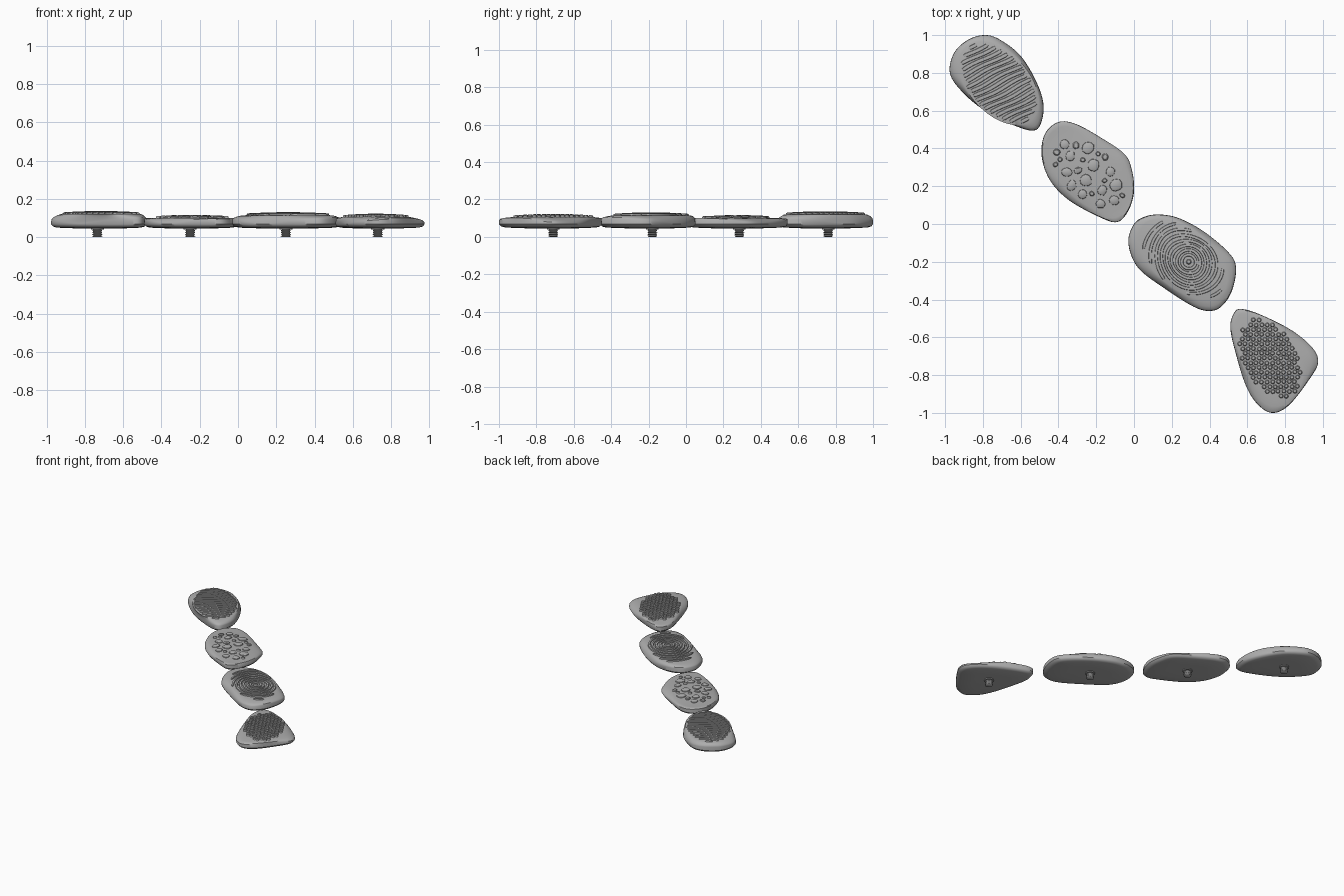
import bpy, bmesh, math, random
from mathutils import Vector

cube = bpy.data.objects.get("Cube")
if cube:
    bpy.data.objects.remove(cube)
rng = random.Random(7)
TAU = math.tau

stone = bpy.data.materials.new("stone grey")
stone.use_nodes = True
grey = (0.42, 0.42, 0.42, 1)
stone.diffuse_color = grey
stone.node_tree.nodes["Principled BSDF"].inputs["Base Color"].default_value = grey


def finish(bm, name, angle=35):
    bmesh.ops.recalc_face_normals(bm, faces=bm.faces)
    mesh = bpy.data.meshes.new(name)
    bm.to_mesh(mesh)
    bm.free()
    mesh.materials.append(stone)
    obj = bpy.data.objects.new(name, mesh)
    bpy.context.collection.objects.link(obj)
    bpy.ops.object.select_all(action='DESELECT')
    obj.select_set(True)
    bpy.context.view_layer.objects.active = obj
    bpy.ops.object.shade_smooth_by_angle(angle=math.radians(angle))
    return obj


def bridge(bm, a, b, closed=True):
    n = len(a)
    for i in range(n if closed else n - 1):
        j = (i + 1) % n
        bm.faces.new((a[i], a[j], b[j], b[i]))


def smooth_loop(points, steps=8):
    """Closed Catmull-Rom curve through hundredths of a unit."""
    p = [Vector(q) / 100 for q in points]
    out = []
    for i in range(len(p)):
        a, b, c, d = (p[(i + k) % len(p)] for k in (-1, 0, 1, 2))
        for s in range(steps):
            t = s / steps
            out.append((2 * b + (c - a) * t + (2 * a - 5 * b + 4 * c - d) * t * t
                        + (3 * b - a - 3 * c + d) * t ** 3) / 2)
    return out


class Pad:
    """Slightly domed oval on top of a hold, which carries the relief."""

    def __init__(self, centre, long, short, degrees, top):
        self.c, self.long, self.short, self.top = Vector(centre), long, short, top
        a = math.radians(degrees)
        self.u, self.v = Vector((math.cos(a), math.sin(a))), Vector((-math.sin(a), math.cos(a)))

    def at(self, s, t):
        return self.c + self.u * s + self.v * t

    def dist(self, p):
        d = p - self.c
        return math.hypot(d.dot(self.u) / self.long, d.dot(self.v) / self.short)

    def z(self, p):
        return self.top - 0.009 - 0.008 * min(self.dist(p), 1.2) ** 2


def hold_body(name, outline, pad):
    bm = bmesh.new()
    loop = smooth_loop(outline)

    def ring(fn):
        return [bm.verts.new(fn(p)) for p in loop]

    def rim(p):
        a = math.atan2((p - pad.c).dot(pad.v), (p - pad.c).dot(pad.u))
        return 0.088 + 0.012 * math.cos(2 * a)

    def shrunk(k, z):
        return lambda p: (*pad.c.lerp(p, k), z)

    def slope(k, lift):
        def fn(p):
            q = pad.c.lerp(p, 1 / pad.dist(p))
            z = rim(p) + (pad.z(q) - rim(p)) * lift
            return (*p.lerp(q, k), z)
        return fn

    def oval(k):
        def fn(p):
            q = pad.c.lerp(p, k / pad.dist(p))
            return (*q, pad.z(q))
        return fn

    # underside, widest line, rim, sloping shoulder, oval pad
    rings = [ring(f) for f in (
        shrunk(0.5, 0.046), shrunk(0.88, 0.05), shrunk(0.96, 0.056), shrunk(1, 0.068),
        lambda p: (*pad.c.lerp(p, 0.995), rim(p) - 0.004),
        slope(0.12, 0.22), slope(0.4, 0.58), slope(0.7, 0.85),
        oval(1), oval(0.7), oval(0.35))]
    for a, b in zip(rings, rings[1:]):
        bridge(bm, a, b)
    bm.faces.new(rings[0])
    bm.faces.new(rings[-1])
    finish(bm, name, 40)


def ridge(bm, pad, pts, width, closed=False):
    """Raised bar with sloping sides that follows a path on the pad."""
    n = len(pts)
    if n < 3:
        return
    rows = []
    for i, p in enumerate(pts):
        a = pts[(i - 1) % n] if closed or i else p
        b = pts[(i + 1) % n] if closed or i < n - 1 else p
        d = (b - a).normalized()
        side = Vector((-d.y, d.x)) * width / 2
        end = not closed and i in (0, n - 1)
        row = []
        for k, h in ((-1, -0.003), (-0.75, 0.008), (0, 0.009), (0.75, 0.008), (1, -0.003)):
            q = p + side * k * (0.6 if end else 1)
            row.append(bm.verts.new((*q, pad.z(q) + (h * 0.6 if end else h))))
        rows.append(row)
    for i in range(n if closed else n - 1):
        bridge(bm, rows[i], rows[(i + 1) % n], False)
    if not closed:
        bm.faces.new(rows[0])
        bm.faces.new(rows[-1])


def clipped_ridges(bm, pad, pts, width, closed=False, limit=0.95):
    """Cut a path at the edge of the pad and build each remaining run."""
    inside = [pad.dist(p) < limit for p in pts]
    if all(inside):
        ridge(bm, pad, pts, width, closed)
        return
    start = inside.index(False)
    order = [(start + i) % len(pts) for i in range(len(pts))] if closed else range(len(pts))
    run = []
    for i in order:
        if inside[i]:
            run.append(pts[i])
        else:
            ridge(bm, pad, run, width)
            run = []
    ridge(bm, pad, run, width)


def bump(bm, pad, c, r, sides, stretch=1, turn=0, rough=0):
    """Rounded stud or pebble with a flattened top."""
    wob = [1 + rng.uniform(-rough, rough) for _ in range(sides)]
    u, v = Vector((math.cos(turn), math.sin(turn))), Vector((-math.sin(turn), math.cos(turn)))
    rings = []
    for k, h in ((1, -0.003), (0.92, 0.005), (0.65, 0.009)):
        row = []
        for i in range(sides):
            a = TAU * i / sides
            q = c + (u * math.cos(a) * stretch + v * math.sin(a)) * r * k * wob[i]
            row.append(bm.verts.new((*q, pad.z(q) + h)))
        rings.append(row)
    bridge(bm, rings[0], rings[1])
    bridge(bm, rings[1], rings[2])
    bm.faces.new(rings[2])


def wavy_bars(bm, pad):
    a = math.radians(27)
    d, n = Vector((math.cos(a), math.sin(a))), Vector((-math.sin(a), math.cos(a)))
    for k in range(-9, 10):
        pts = [pad.c + d * s * 0.01 + n * (k * 0.03 + 0.004 * math.sin(s * 0.25 + k * 0.7))
               for s in range(-32, 33)]
        clipped_ridges(bm, pad, pts, 0.022)


def cobbles(bm, pad):
    placed = []
    for size in (0.036, 0.027, 0.02, 0.014):
        for _ in range(400):
            c = pad.at(rng.uniform(-1, 1) * pad.long, rng.uniform(-1, 1) * pad.short)
            if pad.dist(c) > 1 - size / pad.short:
                continue
            if size > 0.03 and len(placed) > 3:
                break
            if all((c - q).length > (size + r) * 1.17 for q, r in placed):
                placed.append((c, size))
                bump(bm, pad, c, size * 0.92, 12, rng.uniform(1, 1.25), rng.uniform(0, TAU), 0.08)


def growth_rings(bm, pad):
    eye = Vector((0.29, -0.2))
    bump(bm, pad, eye, 0.014, 14)
    for k in range(1, 14):
        r = 0.012 + 0.024 * k
        long = r * (1 + 0.035 * k)
        pts = []
        for i in range(96):
            a = TAU * i / 96
            w = 1 + 0.02 * math.sin(3 * a + k)
            pts.append(eye + (pad.u * math.cos(a) * long + pad.v * math.sin(a) * r) * w)
        clipped_ridges(bm, pad, pts, 0.017, True)


def studs(bm, pad):
    step = 0.029
    for i in range(-10, 11):
        for j in range(-10, 11):
            c = pad.at((i + (j % 2) / 2) * step, j * step * 0.87)
            c += Vector((rng.uniform(-1, 1), rng.uniform(-1, 1))) * 0.002
            if pad.dist(c) < 0.95:
                bump(bm, pad, c, 0.0125, 8)


def bolt(name, x, y):
    """Threaded stud under a hold, with a collar at its root."""
    profile = [(0.018, 0)]
    for k in range(4):
        profile += [(0.027, 0.005 + k * 0.01), (0.02, 0.01 + k * 0.01)]
    profile += [(0.034, 0.04), (0.034, 0.055)]
    bm = bmesh.new()
    rings = [[bm.verts.new((x + r * math.cos(TAU * i / 20), y + r * math.sin(TAU * i / 20), z))
              for i in range(20)] for r, z in profile]
    for a, b in zip(rings, rings[1:]):
        bridge(bm, a, b)
    bm.faces.new(rings[0])
    bm.faces.new(rings[-1])
    finish(bm, name)


# outline in hundredths, pad, bolt position, relief
holds = {
    "barred": ([(-78, 100), (-70, 97), (-60, 89), (-52, 76), (-48, 64), (-49, 54), (-53, 49.5),
                (-63, 52), (-79, 60), (-91, 70), (-97.5, 80), (-95, 91), (-87, 98)],
               Pad((-0.715, 0.745), 0.26, 0.16, -48, 0.137), (-0.735, 0.76), wavy_bars),
    "cobbled": ([(-40, 54), (-31, 53), (-18, 46), (-5, 37), (-1, 28), (0, 17), (-3, 7),
                 (-9, 1), (-19, 4), (-35, 13), (-45, 24), (-49, 37), (-47, 48)],
                Pad((-0.24, 0.27), 0.25, 0.145, -45, 0.117), (-0.25, 0.285), cobbles),
    "ringed": ([(14, 5), (24, 3), (37, -4), (50, -15), (54, -23), (52, -35), (47, -43),
                (41, -46), (32, -44), (16, -34), (2, -23), (-3, -10), (0, 0), (6, 4)],
               Pad((0.26, -0.185), 0.275, 0.155, -40, 0.131), (0.25, -0.18), growth_rings),
    "studded": ([(57, -45), (67, -48), (83, -56), (94, -65), (97.5, -73), (93, -82), (82, -96),
                 (73, -100), (65, -95), (59, -85), (54, -69), (51, -55), (53, -47)],
                Pad((0.72, -0.71), 0.235, 0.145, -60, 0.123), (0.73, -0.71), studs),
}
for name, (outline, pad, foot, relief) in holds.items():
    hold_body(name + "_hold_body", outline, pad)
    bm = bmesh.new()
    relief(bm, pad)
    finish(bm, name + "_hold_relief")
    bolt(name + "_hold_bolt", *foot)
